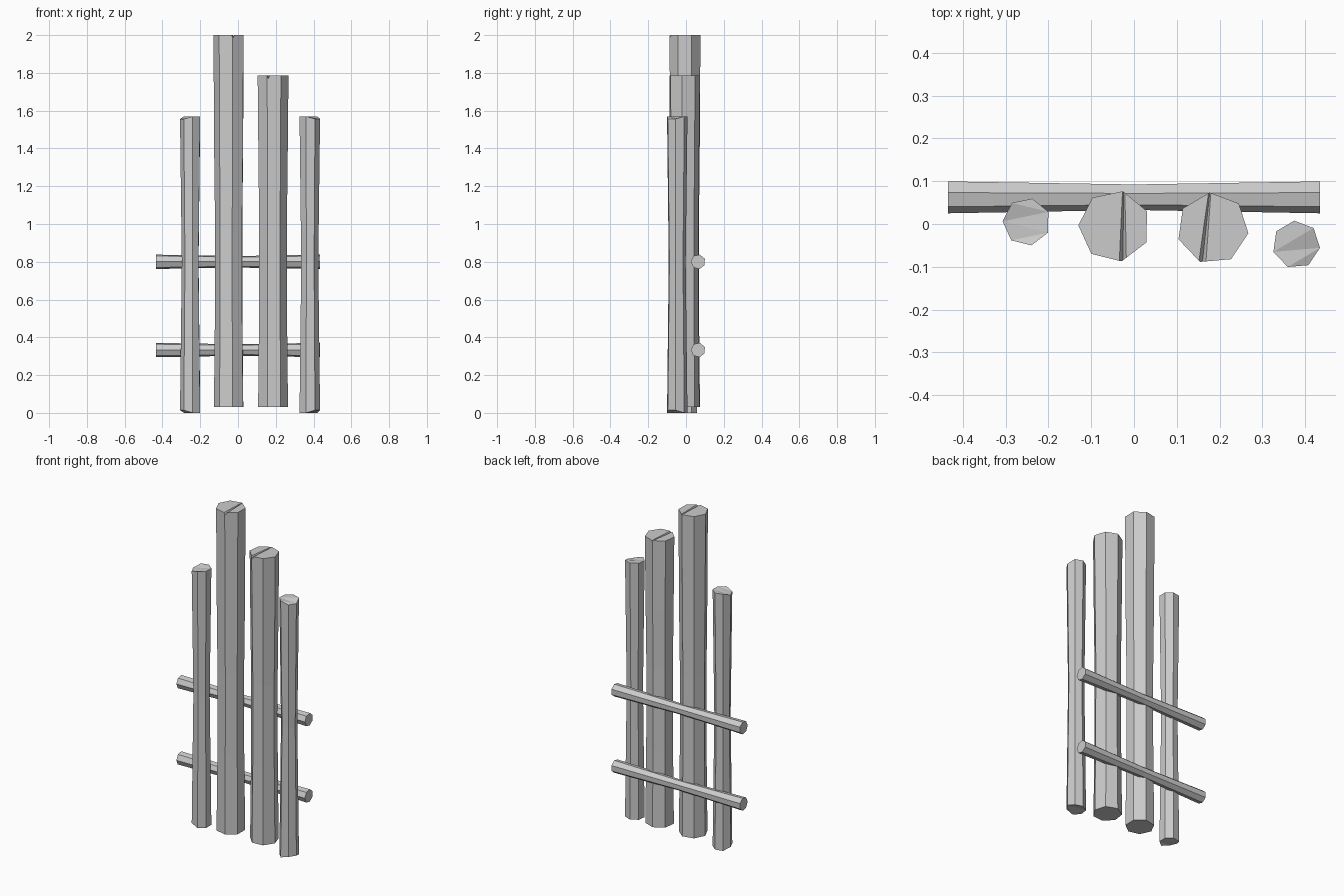
import bpy, bmesh
from math import cos, sin, radians, tau
from mathutils import Matrix, Vector

if "Cube" in bpy.data.objects:
    bpy.data.objects.remove(bpy.data.objects["Cube"])

SIDES = 7


def log(name, radius, phase, rings, matrix, worn=None):
    """Seven-sided log along local z; rings = (height, scale); worn = (angle, depth) bevels the ends."""
    bm = bmesh.new()
    loops = []
    for k, (h, s) in enumerate(rings):
        loop = []
        for i in range(SIDES):
            a = radians(phase) + tau * i / SIDES
            z = h
            if worn and k in (0, len(rings) - 1) and cos(a - radians(worn[0])) > 0.5:
                z += worn[1] if k == 0 else -worn[1]
            loop.append(bm.verts.new((radius * s * cos(a), radius * s * sin(a), z)))
        loops.append(loop)
    for a, b in zip(loops, loops[1:]):
        for i in range(SIDES):
            j = (i + 1) % SIDES
            bm.faces.new((a[i], a[j], b[j], b[i]))
    caps = [bm.faces.new(loops[0][::-1]), bm.faces.new(loops[-1])]
    bmesh.ops.triangulate(bm, faces=caps)
    bm.transform(matrix)
    bmesh.ops.recalc_face_normals(bm, faces=bm.faces)
    mesh = bpy.data.meshes.new(name)
    bm.to_mesh(mesh)
    bm.free()
    ob = bpy.data.objects.new(name, mesh)
    bpy.context.collection.objects.link(ob)
    return ob


def crack(post, start, end, top):
    """Cut a shallow V-shaped split across the top of a post, widening to the front."""
    s, e = Vector((*start, top)), Vector((*end, top))
    d = (e - s).normalized()
    side = Vector((-d.y, d.x, 0))
    s, e = s - d * 0.02, e + d * 0.02
    bm = bmesh.new()
    tris = []
    for p, w, depth in ((s, 0.003, 0.005), (e, 0.010, 0.016)):
        up = Vector((0, 0, 0.002))
        tris.append([bm.verts.new(p + side * w + up), bm.verts.new(p - side * w + up),
                     bm.verts.new(p - Vector((0, 0, depth)))])
    a, b = tris
    bm.faces.new(a)
    bm.faces.new(b[::-1])
    for i in range(3):
        j = (i + 1) % 3
        bm.faces.new((a[j], a[i], b[i], b[j]))
    bmesh.ops.recalc_face_normals(bm, faces=bm.faces)
    mesh = bpy.data.meshes.new("crack_cutter")
    bm.to_mesh(mesh)
    bm.free()
    cutter = bpy.data.objects.new("crack_cutter", mesh)
    bpy.context.collection.objects.link(cutter)
    cutter.hide_render = True
    cutter.hide_viewport = True
    mod = post.modifiers.new("crack", 'BOOLEAN')
    mod.operation = 'DIFFERENCE'
    mod.solver = 'EXACT'
    mod.object = cutter


# Thin outer posts with worn ends
for name, x, y, phase, worn in (("thin_post_left", -0.251, 0.005, 76, 200),
                                ("thin_post_right", 0.379, -0.048, 95, -50)):
    log(name, 0.056, phase, [(0, 1), (0.8, 0.83), (1.57, 1)],
        Matrix.Translation((x, y, 0)), (worn, 0.014))

# Thick middle posts with a split across the top
for name, x, y, phase, top, start, end in (
        ("thick_post_tall", -0.046, -0.005, 76, 2.0, (-0.024, 0.078), (-0.026, -0.087)),
        ("thick_post_short", 0.184, -0.010, 95, 1.785, (0.177, 0.073), (0.160, -0.088))):
    post = log(name, 0.084, phase, [(0.03, 0.97), (0.5, 0.91), (1.0, 0.9), (1.35, 0.95), (top, 1)],
               Matrix.Translation((x, y, 0)))
    crack(post, start, end, top)

# Rails behind the posts: local z runs along world x
along_x = Matrix(((0, 0, 1, 0), (1, 0, 0, 0), (0, 1, 0, 0), (0, 0, 0, 1)))
for name, z in (("rail_lower", 0.333), ("rail_upper", 0.80)):
    log(name, 0.039, 76, [(-0.435, 1), (0, 0.8), (0.435, 1)],
        Matrix.Translation((0, 0.064, z)) @ along_x)
